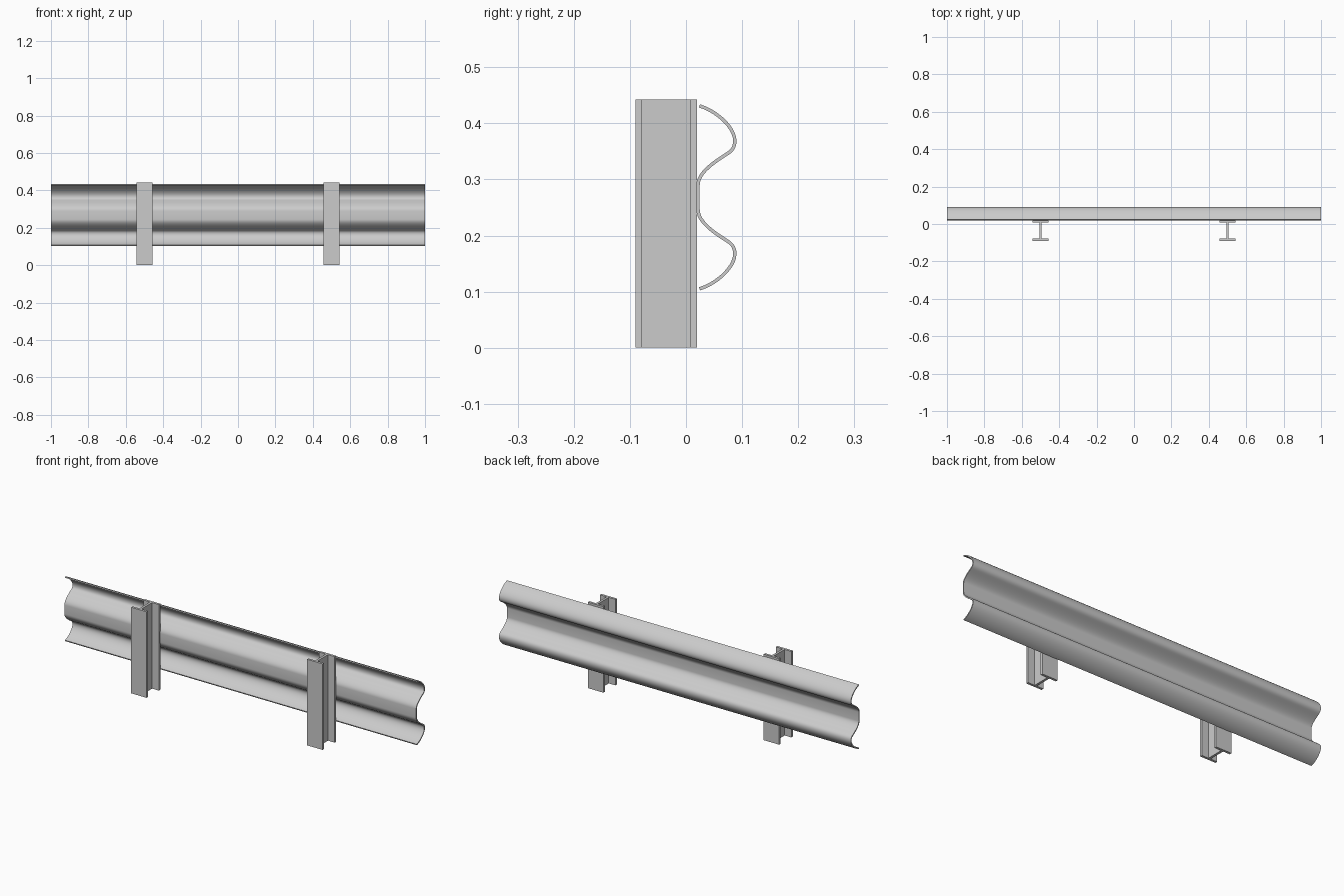
import bpy, bmesh
from mathutils import Vector
from mathutils.geometry import interpolate_bezier

if "Cube" in bpy.data.objects:
    bpy.data.objects.remove(bpy.data.objects["Cube"])


def prism(name, outline, to_3d, start, end):
    """Extrude a 2D outline between two positions along the remaining axis."""
    bm = bmesh.new()
    a = [bm.verts.new(to_3d(p, start)) for p in outline]
    b = [bm.verts.new(to_3d(p, end)) for p in outline]
    n = len(outline)
    for i in range(n):
        j = (i + 1) % n
        bm.faces.new((a[i], a[j], b[j], b[i]))
    bm.faces.new(a[::-1])
    bm.faces.new(b)
    bmesh.ops.recalc_face_normals(bm, faces=bm.faces)
    mesh = bpy.data.meshes.new(name)
    bm.to_mesh(mesh)
    bm.free()
    obj = bpy.data.objects.new(name, mesh)
    bpy.context.collection.objects.link(obj)
    return obj


# Rail centre line (y, z): upper half as curves, lower half mirrored
MID_Z, THICK = 0.268, 0.006
curves = [
    ((.024, .431), (.055, .422), (.087, .392), (.087, .369), 12),
    ((.087, .369), (.087, .358), (.083, .352), (.074, .346), 7),
    ((.074, .346), (.045, .328), (.0215, .310), (.0215, .290), 12),
]
upper = []
for p0, h0, h1, p1, count in curves:
    pts = interpolate_bezier(Vector(p0), Vector(h0), Vector(h1), Vector(p1), count)
    upper += [p.to_2d() for p in pts[(1 if upper else 0):]]
line = upper + [Vector((p.x, 2 * MID_Z - p.y)) for p in reversed(upper)]

# Thicken the centre line into a closed sheet-metal section
left, right = [], []
for i, p in enumerate(line):
    t = (line[min(i + 1, len(line) - 1)] - line[max(i - 1, 0)]).normalized()
    offset = Vector((-t.y, t.x)) * THICK / 2
    left.append(p + offset)
    right.append(p - offset)
rail = prism("rail", left + right[::-1], lambda p, s: (s, p[0], p[1]), -1, 1)

# I-beam posts
W, WEB, FLANGE, HEIGHT = 0.044, 0.006, 0.012, 0.442
BACK, FRONT = 0.02, -0.09
half = [(WEB, FRONT + FLANGE), (W, FRONT + FLANGE), (W, FRONT)]
half_back = [(W, BACK), (W, BACK - FLANGE), (WEB, BACK - FLANGE)]
side = half_back + half
section = side + [(-x, y) for x, y in reversed(side)]
for label, cx in (("left", -0.5), ("right", 0.5)):
    prism(label + "_post", section, lambda p, s: (p[0] + cx, p[1], s), 0, HEIGHT)

# Smooth rail curves with crisp edges
bpy.ops.object.select_all(action='DESELECT')
rail.select_set(True)
bpy.context.view_layer.objects.active = rail
bpy.ops.object.shade_smooth_by_angle()
